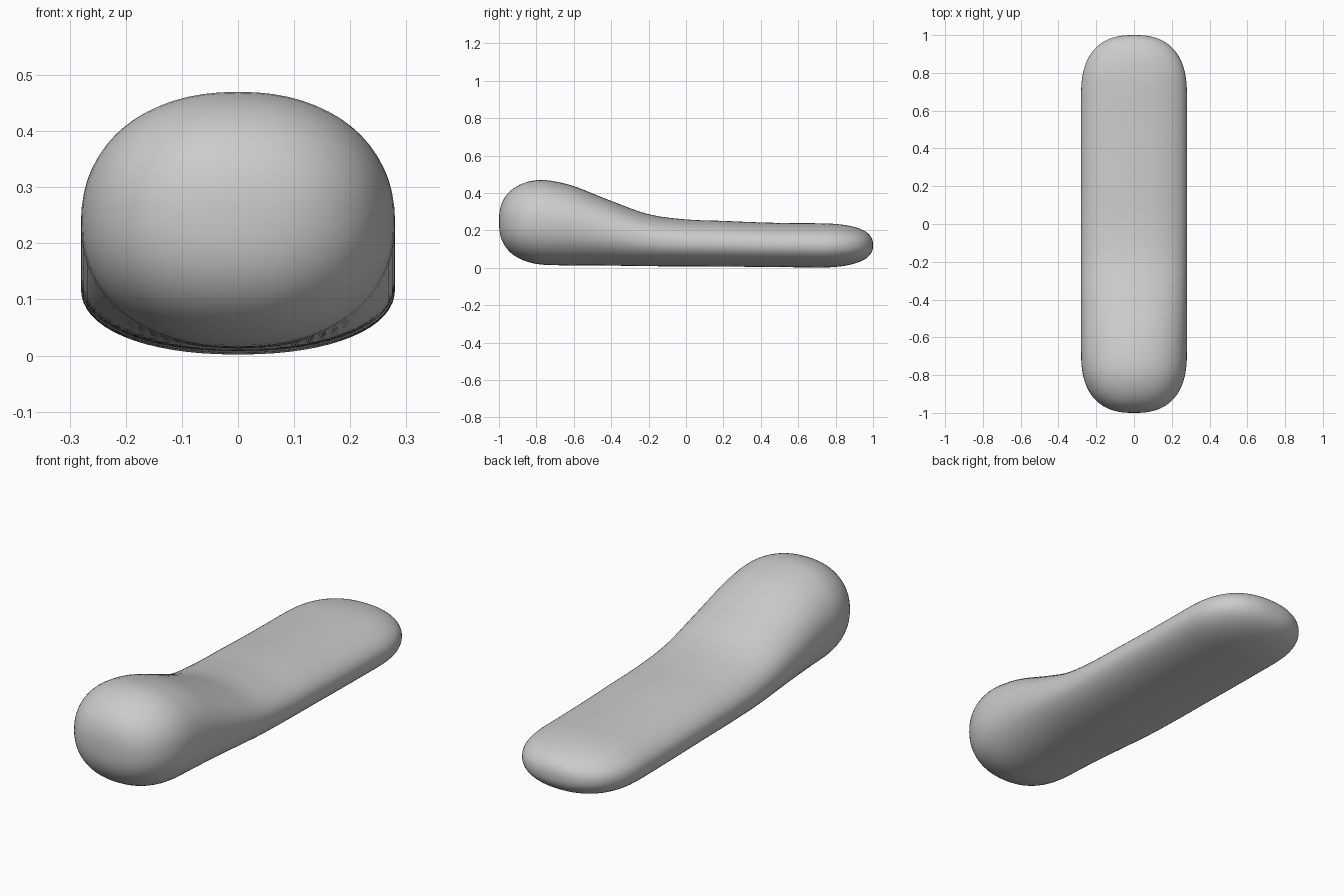
import bpy, bmesh, math

if "Cube" in bpy.data.objects:
    bpy.data.objects.remove(bpy.data.objects["Cube"])

# Side profile: y, top height, underside height
PROFILE = [(-1.0, 0.483, 0.012), (-0.8, 0.477, 0.013), (-0.7, 0.462, 0.014),
           (-0.6, 0.437, 0.013), (-0.4, 0.358, 0.012), (-0.2, 0.287, 0.009),
           (0.0, 0.259, 0.008), (0.2, 0.251, 0.007), (0.4, 0.243, 0.005),
           (0.6, 0.239, 0.003), (0.8, 0.239, 0.001), (1.0, 0.242, 0.001)]
HALF_WIDTH, CAP, END_POWER, SECTION_POWER = 0.28, 0.32, 2.5, 2.2
SIDES = 64


def sample(y, col):
    """Smooth cubic reading of the profile at y."""
    n = len(PROFILE)
    i = max(k for k in range(n - 1) if PROFILE[k][0] <= y + 1e-9)

    def slope(k):
        a, b = PROFILE[max(k - 1, 0)], PROFILE[min(k + 1, n - 1)]
        return (b[col] - a[col]) / (b[0] - a[0])
    p, q = PROFILE[i], PROFILE[i + 1]
    h = q[0] - p[0]
    t = (y - p[0]) / h
    return ((2*t**3 - 3*t**2 + 1) * p[col] + (t**3 - 2*t**2 + t) * h * slope(i)
            + (3*t**2 - 2*t**3) * q[col] + (t**3 - t**2) * h * slope(i + 1))


def spow(v, e):
    return math.copysign(abs(v) ** e, v)


# Stations along the length, closer together in the rounded ends
core = 1.0 - CAP
cap_s = [math.sin(math.pi / 2 * k / 20) ** (2 / END_POWER) for k in range(20)]
cap_s = [1 - (1 - 0.0) * (1 - s) for s in cap_s]
back = [core + CAP * s for s in cap_s]
stations = [-y for y in reversed(back)]
stations += [-core + 2 * core * k / 40 for k in range(1, 40)] + back

bm = bmesh.new()
rings = []
for y in stations:
    t = max(0.0, (abs(y) - core) / CAP)
    s = (1 - t ** END_POWER) ** (1 / END_POWER)
    top, bottom = sample(y, 1), sample(y, 2)
    mid, half = (top + bottom) / 2, (top - bottom) / 2
    ring = []
    for k in range(SIDES):
        a = 2 * math.pi * k / SIDES
        ring.append(bm.verts.new((
            HALF_WIDTH * s * spow(math.cos(a), 2 / SECTION_POWER), y,
            mid + half * s * spow(math.sin(a), 2 / SECTION_POWER))))
    rings.append(ring)

# Skin between the rings, then close both tips
for r0, r1 in zip(rings, rings[1:]):
    for k in range(SIDES):
        j = (k + 1) % SIDES
        bm.faces.new((r0[k], r0[j], r1[j], r1[k]))
for ring, y in ((rings[0], -1.0), (rings[-1], 1.0)):
    tip = bm.verts.new((0, y, (sample(y, 1) + sample(y, 2)) / 2))
    for k in range(SIDES):
        bm.faces.new((ring[k], ring[(k + 1) % SIDES], tip))
bmesh.ops.recalc_face_normals(bm, faces=bm.faces)
for f in bm.faces:
    f.smooth = True

mesh = bpy.data.meshes.new("padded_body")
bm.to_mesh(mesh)
bm.free()
body = bpy.data.objects.new("padded_body", mesh)
bpy.context.collection.objects.link(body)
